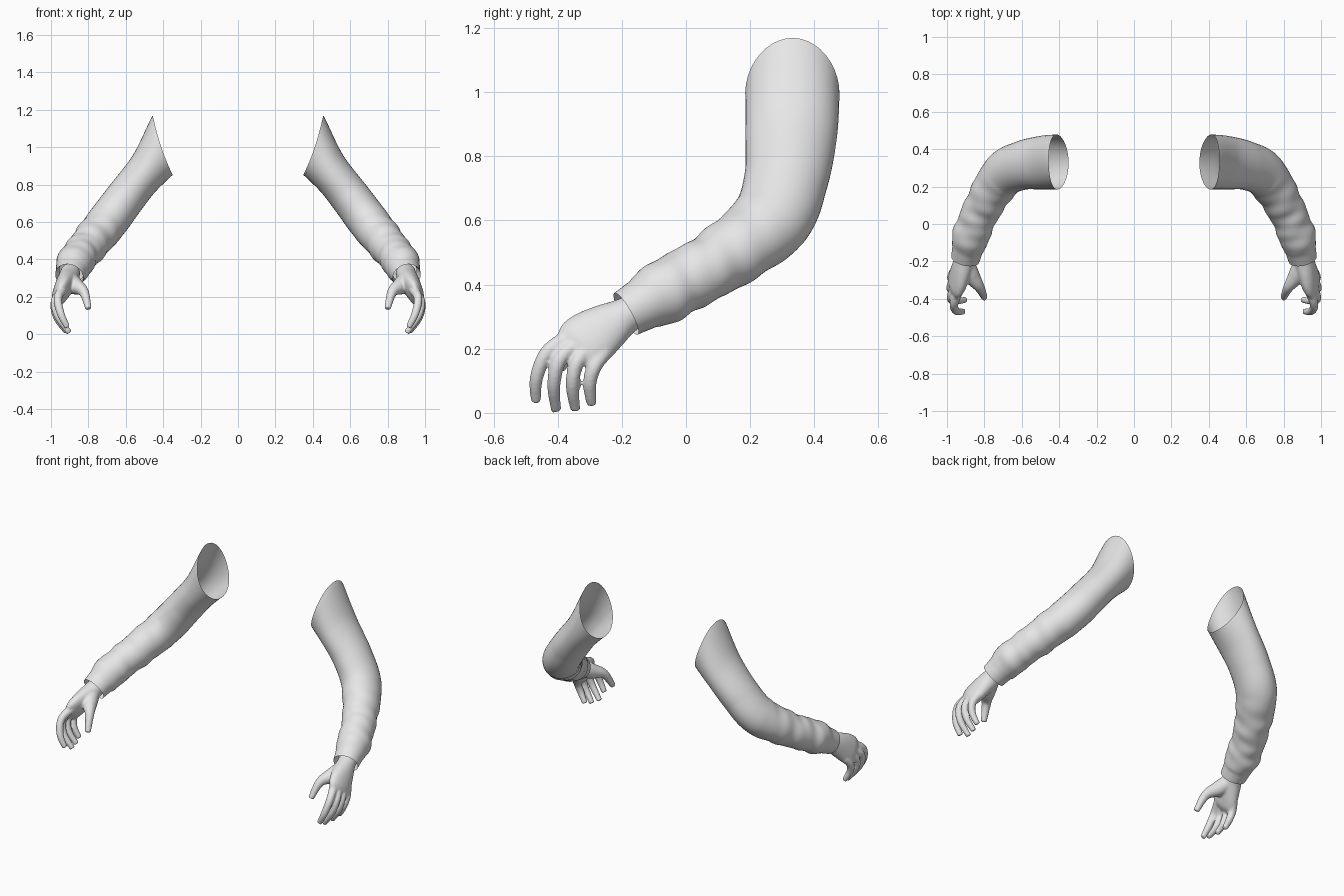
import bpy, bmesh
from math import sin, cos, pi, exp
from mathutils import Vector

if "Cube" in bpy.data.objects:
    bpy.data.objects.remove(bpy.data.objects["Cube"])

grey = bpy.data.materials.new("plain_grey")
grey.use_nodes = True
grey.diffuse_color = (0.8, 0.8, 0.8, 1)
grey.node_tree.nodes["Principled BSDF"].inputs["Base Color"].default_value = (0.8, 0.8, 0.8, 1)


def spline(rows, steps):
    """Catmull-Rom samples of rows holding x, y, z, width radius, depth radius."""
    pts = [rows[0]] + list(rows) + [rows[-1]]
    out = []
    for i in range(len(rows) - 1):
        for k in range(steps + (i == len(rows) - 2)):
            t = k / steps
            out.append([0.5 * (2 * b + (c - a) * t + (2 * a - 5 * b + 4 * c - d) * t * t
                               + (3 * b - a - 3 * c + d) * t ** 3)
                        for a, b, c, d in zip(*pts[i:i + 4])])
    return out


def loft(bm, rows, ref, steps=6, sides=16, warp=None, capped=True):
    """Elliptical tube along a spline; warp gives (radius factor, slide along the path)."""
    path = spline(rows, steps)
    rings = []
    for i, row in enumerate(path):
        before, after = path[max(i - 1, 0)], path[min(i + 1, len(path) - 1)]
        t = (Vector(after[:3]) - Vector(before[:3])).normalized()
        u = (Vector(ref) - t * t.dot(Vector(ref))).normalized()
        v = t.cross(u)
        ring = []
        for j in range(sides):
            a = 2 * pi * j / sides
            scale, slide = warp(i / steps, a) if warp else (1, 0)
            ring.append(bm.verts.new(Vector(row[:3]) + t * slide
                                     + (u * cos(a) * row[3] + v * sin(a) * row[4]) * scale))
        rings.append(ring)
    for r, q in zip(rings, rings[1:]):
        for j in range(sides):
            k = (j + 1) % sides
            bm.faces.new((r[j], r[k], q[k], q[j]))
    if capped:
        bm.faces.new(rings[0][::-1])
        bm.faces.new(rings[-1])
    return rings, t


def finish(bm, name):
    bmesh.ops.recalc_face_normals(bm, faces=bm.faces)
    mesh = bpy.data.meshes.new(name)
    bm.to_mesh(mesh)
    bm.free()
    mesh.materials.append(grey)
    obj = bpy.data.objects.new(name, mesh)
    bpy.context.collection.objects.link(obj)
    bpy.ops.object.select_all(action='DESELECT')
    obj.select_set(True)
    bpy.context.view_layer.objects.active = obj
    bpy.ops.object.shade_smooth_by_angle(angle=0.9)
    return obj


# Sleeve: slanted shoulder opening, bent elbow, creased forearm, narrow cuff
CUFF = 5.5


def folds(s, a):
    slide = (0.016 * cos(a) ** 2 - 0.105 * sin(a)) * max(0, 1 - s / 1.8)
    if s > CUFF:
        return 1.0, slide
    fade = min(1, max(0, (s - 2.8) / 0.9))
    crease = sin(s * 8.5 + 2.2 * sin(a + 0.6)) + 0.6 * sin(s * 14 - 2.5 * cos(a) + 1)
    puff = 0.1 * exp(-((s - 5.2) / 0.3) ** 2)
    return 1 + fade * 0.024 * crease + puff, slide


bm = bmesh.new()
arm = [(0.403, 0.332, 1.01, 0.147, 0.131), (0.494, 0.328, 0.87, 0.143, 0.107),
       (0.603, 0.312, 0.728, 0.131, 0.107), (0.70, 0.262, 0.598, 0.125, 0.109),
       (0.797, 0.11, 0.478, 0.105, 0.102), (0.864, -0.04, 0.393, 0.095, 0.093),
       (0.902, -0.187, 0.309, 0.074, 0.077)]
rings, axis = loft(bm, arm, (0, 1, 0), 14, 40, folds, capped=False)

# Hem turned back inside the cuff
edge = rings[-1]
centre = sum((p.co for p in edge), Vector()) / len(edge)
hem = [bm.verts.new(centre + (p.co - centre) * 0.85 - axis * 0.05) for p in edge]
for j in range(len(edge)):
    k = (j + 1) % len(edge)
    bm.faces.new((edge[j], edge[k], hem[k], hem[j]))
sleeves = finish(bm, "sleeves")

# Hand: palm and five bent digits fused into one skin
bm = bmesh.new()
palm = [(0.895, -0.13, 0.335, 0.05, 0.052), (0.905, -0.19, 0.302, 0.058, 0.055),
        (0.921, -0.24, 0.272, 0.075, 0.053), (0.939, -0.29, 0.239, 0.089, 0.047),
        (0.954, -0.328, 0.212, 0.089, 0.039), (0.964, -0.352, 0.194, 0.074, 0.022)]
loft(bm, palm, (0.1, 0.86, -0.5), sides=24)
digits = {
    "index": [(0.935, -0.35, 0.243), (0.963, -0.43, 0.192), (0.948, -0.466, 0.11), (0.912, -0.468, 0.036)],
    "middle": [(0.95, -0.33, 0.222), (0.979, -0.392, 0.17), (0.96, -0.412, 0.09), (0.902, -0.405, 0.008)],
    "ring": [(0.96, -0.30, 0.208), (0.981, -0.341, 0.155), (0.965, -0.354, 0.085), (0.915, -0.345, 0.011)],
    "little": [(0.96, -0.255, 0.19), (0.977, -0.285, 0.145), (0.965, -0.30, 0.09), (0.93, -0.294, 0.026)],
    "thumb": [(0.90, -0.21, 0.288), (0.87, -0.275, 0.258), (0.825, -0.34, 0.226), (0.799, -0.395, 0.135)],
}
for name, joints in digits.items():
    radii = (0.048, 0.046, 0.028, 0.017) if name == "thumb" else (0.027, 0.023, 0.021, 0.016)
    loft(bm, [(*p, r, r) for p, r in zip(joints, radii)], (0.2, 0.9, 0.1))
hands = finish(bm, "hands")
skin = hands.modifiers.new("fuse", 'REMESH')
skin.mode = 'VOXEL'
skin.voxel_size = 0.006
skin.use_smooth_shade = True
soft = hands.modifiers.new("soften", 'SMOOTH')
soft.factor = 0.5
soft.iterations = 5

# Matching arm on the other side
for obj in (sleeves, hands):
    pair = obj.modifiers.new("pair", 'MIRROR')
    pair.use_mirror_merge = False
